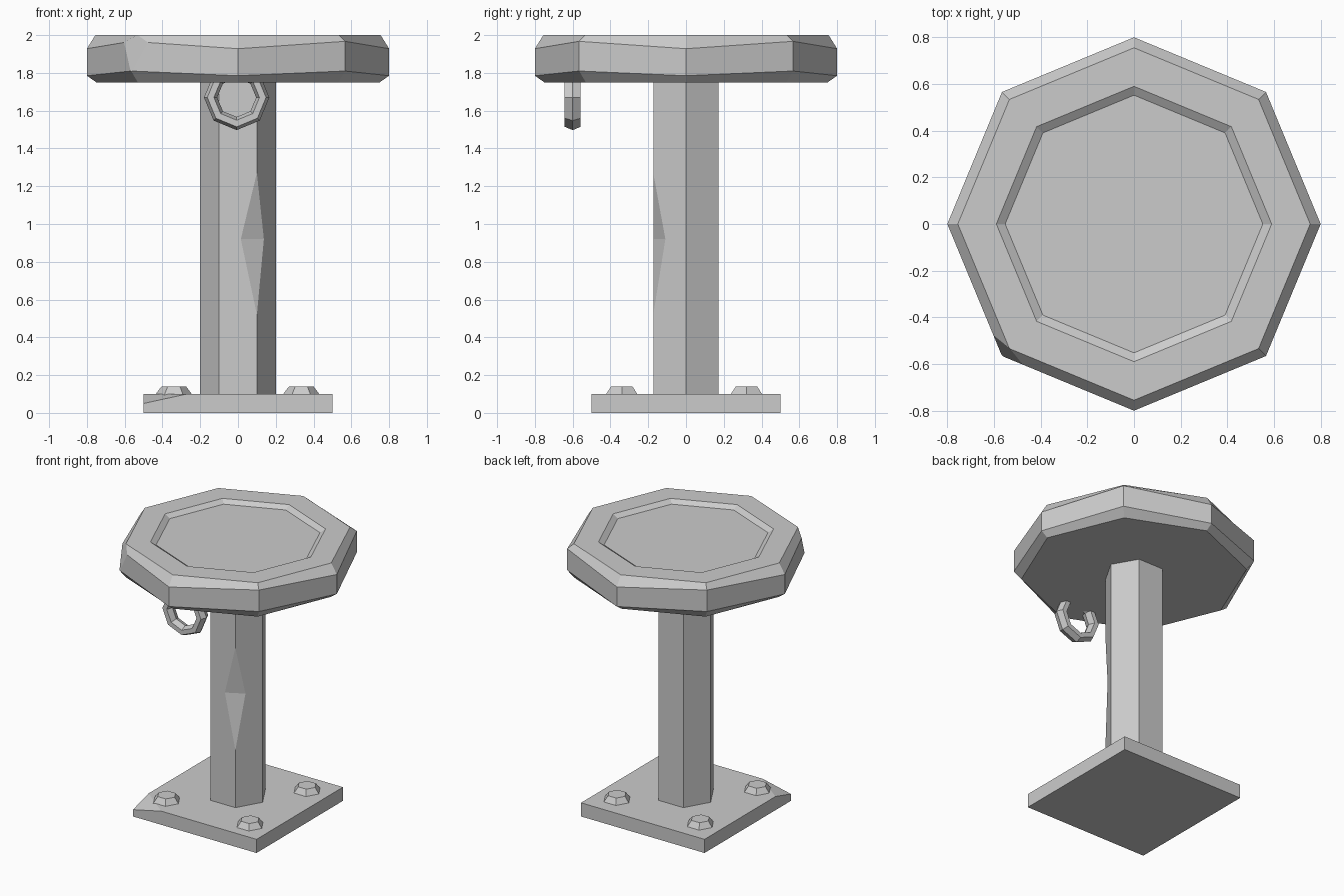
import bpy, bmesh
from math import cos, sin, pi
from mathutils import Vector

cube = bpy.data.objects.get("Cube")
if cube:
    bpy.data.objects.remove(cube, do_unlink=True)

metal = bpy.data.materials.new("grey_metal")
metal.use_nodes = True
GREY = (0.6, 0.6, 0.6, 1)
metal.diffuse_color = GREY
metal.node_tree.nodes["Principled BSDF"].inputs["Base Color"].default_value = GREY


def finish(bm, name):
    bmesh.ops.recalc_face_normals(bm, faces=bm.faces)
    mesh = bpy.data.meshes.new(name)
    bm.to_mesh(mesh)
    bm.free()
    mesh.materials.append(metal)
    obj = bpy.data.objects.new(name, mesh)
    bpy.context.collection.objects.link(obj)
    return obj


def circle(bm, sides, radius, heights, centre=(0, 0)):
    """Ring of vertices whose heights cycle through the given list."""
    return [bm.verts.new((centre[0] + radius * cos(2 * pi * i / sides),
                          centre[1] + radius * sin(2 * pi * i / sides),
                          heights[i % len(heights)])) for i in range(sides)]


def skin(bm, rings, caps=True, closed=False):
    pairs = list(zip(rings, rings[1:]))
    if closed:
        pairs.append((rings[-1], rings[0]))
    for a, b in pairs:
        n = len(a)
        for i in range(n):
            j = (i + 1) % n
            bm.faces.new((a[i], a[j], b[j], b[i]))
    if caps:
        bm.faces.new(rings[0])
        bm.faces.new(rings[-1])


def chip(bm, point, normal):
    """Slice a corner away and close the cut."""
    bmesh.ops.recalc_face_normals(bm, faces=bm.faces)
    cut = bmesh.ops.bisect_plane(bm, geom=bm.verts[:] + bm.edges[:] + bm.faces[:],
                                 plane_co=point, plane_no=normal, clear_outer=True)
    edges = [e for e in cut["geom_cut"] if isinstance(e, bmesh.types.BMEdge)]
    bmesh.ops.holes_fill(bm, edges=edges, sides=0)


# Base plate with a chipped front corner
bm = bmesh.new()
bmesh.ops.create_cube(bm, size=1)
for v in bm.verts:
    v.co.z = 0.1 if v.co.z > 0 else 0
a, b, c = Vector((-0.5, -0.5, 0.05)), Vector((-0.27, -0.5, 0.1)), Vector((-0.5, -0.32, 0.1))
n = (b - a).cross(c - a)
chip(bm, a, n if n.z > 0 else -n)
finish(bm, "base_plate")

# Four hexagonal bolts
for side, x in (("right", -0.34), ("left", 0.335)):
    for end, y in (("front", -0.34), ("back", 0.32)):
        bm = bmesh.new()
        skin(bm, [circle(bm, 6, r, [z], (x, y)) for r, z in ((0.103, 0.09), (0.065, 0.14))])
        finish(bm, f"bolt_{end}_{side}")

# Hexagonal post with a notch in one edge
bm = bmesh.new()
low, high = (circle(bm, 6, 0.2, [z]) for z in (0.09, 1.76))
edge = 5
corner = low[edge].co
top, bottom = (bm.verts.new((corner.x, corner.y, z)) for z in (1.27, 0.52))
front_mid = bm.verts.new((0.015, corner.y, 0.92))
side_mid = bm.verts.new(corner.lerp(low[0].co, 0.37).to_2d().to_3d() + Vector((0, 0, 0.92)))
for i in range(edge - 1):
    bm.faces.new((low[i], low[i + 1], high[i + 1], high[i]))
for other, mid in ((4, front_mid), (0, side_mid)):
    bm.faces.new((low[other], low[edge], bottom, mid, top, high[edge], high[other]))
for tip in (top, bottom):
    bm.faces.new((tip, front_mid, side_mid))
bm.faces.new(low)
bm.faces.new(high)
finish(bm, "post")

# Octagonal top with uneven bevels, shallow recess and a chipped corner
bm = bmesh.new()
profile = [(0.75, [1.75]), (0.8, [1.785, 1.81]), (0.8, [1.928, 1.967]),
           (0.755, [2.0]), (0.59, [2.0]), (0.552, [1.975])]
skin(bm, [circle(bm, 8, r, z) for r, z in profile])
chip(bm, (-0.565, -0.565, 1.8), (-0.69, -0.69, 0.22))
finish(bm, "top_disc")

# Hanging ring under the front of the top
bm = bmesh.new()
section = [(0.035, 0), (0.0175, 0.042), (-0.0175, 0.042),
           (-0.035, 0), (-0.0175, -0.042), (0.0175, -0.042)]
rings = []
for i in range(8):
    t = pi * i / 4
    rings.append([bm.verts.new((-0.007 + (0.138 + r) * cos(t), -0.6 + w,
                                1.67 + (0.138 + r) * sin(t))) for r, w in section])
skin(bm, rings, caps=False, closed=True)
finish(bm, "hanging_ring")
